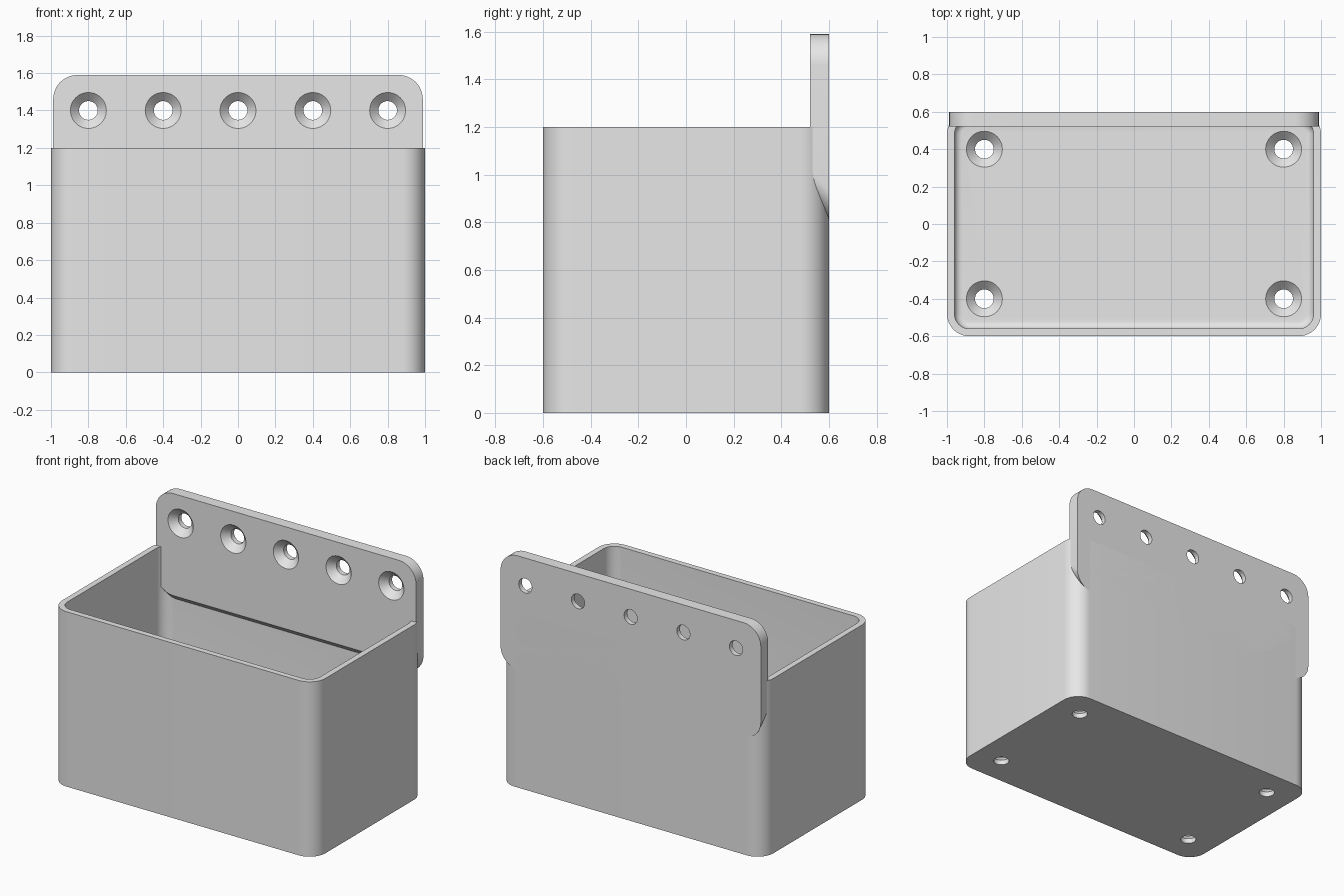
import bpy
import bmesh
from math import sin, cos, pi
from mathutils import Vector, Matrix

cube = bpy.data.objects.get("Cube")
if cube:
    bpy.data.objects.remove(cube, do_unlink=True)

grey = bpy.data.materials.new("light grey plastic")
grey.use_nodes = True
grey.diffuse_color = (0.8, 0.8, 0.8, 1)
grey.node_tree.nodes["Principled BSDF"].inputs["Base Color"].default_value = (0.8, 0.8, 0.8, 1)

WALL, FLOOR = 0.04, 0.08
PLATE_FRONT, PLATE_BACK = 0.52, 0.6


def rounded_rect(u0, u1, v0, v1, r, steps=12):
    """Outline of a rectangle with round corners, as 2D points."""
    corners = [(u1 - r, v1 - r), (u0 + r, v1 - r), (u0 + r, v0 + r), (u1 - r, v0 + r)]
    points = []
    for quarter, (cu, cv) in enumerate(corners):
        for i in range(steps + 1):
            a = (quarter + i / steps) * pi / 2
            points.append((cu + r * cos(a), cv + r * sin(a)))
    return points


def loft(name, rings):
    """Closed solid skinned through rings of equal point count."""
    bm = bmesh.new()
    loops = [[bm.verts.new(p) for p in ring] for ring in rings]
    n = len(loops[0])
    for a, b in zip(loops, loops[1:]):
        for i in range(n):
            j = (i + 1) % n
            bm.faces.new((a[i], a[j], b[j], b[i]))
    bm.faces.new(loops[0])
    bm.faces.new(loops[-1])
    bmesh.ops.recalc_face_normals(bm, faces=bm.faces)
    mesh = bpy.data.meshes.new(name)
    bm.to_mesh(mesh)
    bm.free()
    mesh.materials.append(grey)
    obj = bpy.data.objects.new(name, mesh)
    bpy.context.collection.objects.link(obj)
    return obj


def activate(obj):
    bpy.ops.object.select_all(action='DESELECT')
    obj.select_set(True)
    bpy.context.view_layer.objects.active = obj


def cut(target, cutter):
    cutter.hide_render = True
    activate(target)
    mod = target.modifiers.new("cut", 'BOOLEAN')
    mod.operation = 'DIFFERENCE'
    mod.solver = 'EXACT'
    mod.object = cutter
    bpy.ops.object.modifier_apply(modifier=mod.name)
    bpy.data.objects.remove(cutter, do_unlink=True)


def screw_cutter(matrix, seg=48):
    """Countersunk hole along z whose wide mouth lies at local z = 0."""
    profile = [(0.05, -0.15), (0.05, -0.046), (0.096, 0), (0.096, 0.02)]
    rings = [[matrix @ Vector((r * cos(2 * pi * i / seg), r * sin(2 * pi * i / seg), z))
              for i in range(seg)] for r, z in profile]
    return loft("screw_cutter", rings)


# Open bin: outer shell
outer = rounded_rect(-1, 1, -0.6, 0.6, 0.12)
bin_body = loft("bin_body", [[(x, y, z) for x, y in outer] for z in (0, 1.2)])

# Cavity with a small fillet around the floor
fillet, radius = 0.04, 0.08
rings = []
for i in range(7):
    a = i / 6 * pi / 2
    inset = fillet * (1 - sin(a))
    w, d = 1 - WALL - inset, 0.6 - WALL - inset
    z = FLOOR + fillet * (1 - cos(a))
    rings.append([(x, y, z) for x, y in rounded_rect(-w, w, -d, d, radius - inset)])
rings.append([(x, y, 1.3) for x, y, z in rings[-1]])
cut(bin_body, loft("cavity_cutter", rings))

# Drain or screw holes in the floor
for x in (-0.8, 0.8):
    for y in (-0.4, 0.4):
        cut(bin_body, screw_cutter(Matrix.Translation((x, y, FLOOR))))

# Mounting plate with a slanted lower edge
sections = [(PLATE_FRONT, 0.89), (PLATE_BACK, 0.81)]
mounting_plate = loft("mounting_plate", [
    [(x, y, z) for x, z in rounded_rect(-0.988, 0.988, low, 1.59, 0.13)]
    for y, low in sections])

# Row of countersunk holes in the plate
for i in range(5):
    place = Matrix.Translation((-0.8 + 0.4 * i, PLATE_FRONT, 1.4))
    cut(mounting_plate, screw_cutter(place @ Matrix.Rotation(pi / 2, 4, 'X')))

for obj in (bin_body, mounting_plate):
    activate(obj)
    bpy.ops.object.shade_smooth_by_angle(angle=pi / 6)
